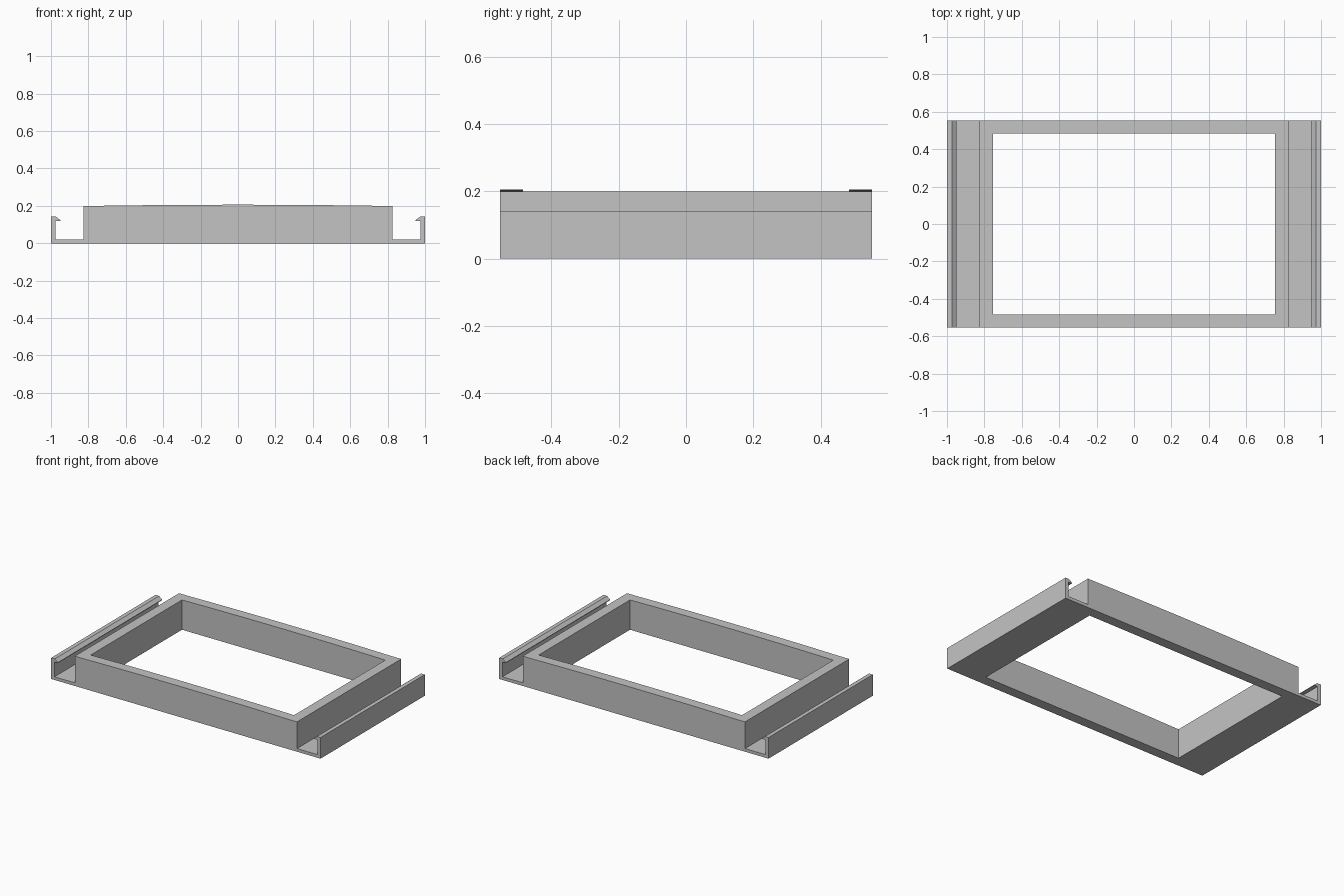
import bpy
import bmesh

if "Cube" in bpy.data.objects:
    bpy.data.objects.remove(bpy.data.objects["Cube"], do_unlink=True)

HALF_DEPTH = 0.553
RAIL_HEIGHT = 0.2
ARCH_RISE = 0.006
OPENING_X, OPENING_Y = 0.755, 0.484
ARCH_STEPS = 24

grey = bpy.data.materials.new("plain grey")
grey.use_nodes = True
colour = (0.55, 0.55, 0.55, 1)
grey.diffuse_color = colour
grey.node_tree.nodes["Principled BSDF"].inputs["Base Color"].default_value = colour


def extrude_profile(name, points, half_depth):
    """Extrude an outline in the xz plane evenly along y."""
    bm = bmesh.new()
    face = bm.faces.new([bm.verts.new((x, -half_depth, z)) for x, z in points])
    result = bmesh.ops.extrude_face_region(bm, geom=[face])
    moved = [v for v in result["geom"] if isinstance(v, bmesh.types.BMVert)]
    bmesh.ops.translate(bm, vec=(0, 2 * half_depth, 0), verts=moved)
    bmesh.ops.recalc_face_normals(bm, faces=bm.faces)
    mesh = bpy.data.meshes.new(name)
    bm.to_mesh(mesh)
    bm.free()
    mesh.materials.append(grey)
    obj = bpy.data.objects.new(name, mesh)
    bpy.context.collection.objects.link(obj)
    return obj


# Side clip: outer wall, hooked lip, channel floor and rail side
clip = [(1, 0), (1, 0.142), (0.973, 0.142), (0.95, 0.124), (0.95, 0.12),
        (0.976, 0.12), (0.976, 0.021), (0.825, 0.021), (0.825, RAIL_HEIGHT)]

# Very shallow arch along the front and back rails
arch = []
for i in range(ARCH_STEPS + 1):
    t = 1 - 2 * i / ARCH_STEPS
    arch.append((OPENING_X * t, RAIL_HEIGHT + ARCH_RISE * (1 - t * t)))

mirrored_clip = [(-x, z) for x, z in reversed(clip)]
frame = extrude_profile("frame_with_side_clips", clip + arch + mirrored_clip, HALF_DEPTH)

# Rectangular opening through the frame
opening = [(-OPENING_X, -1), (OPENING_X, -1), (OPENING_X, 1), (-OPENING_X, 1)]
cutter = extrude_profile("opening_cutter", opening, OPENING_Y)
cutter.hide_render = True
cut = frame.modifiers.new("opening", "BOOLEAN")
cut.operation = "DIFFERENCE"
cut.solver = "EXACT"
cut.object = cutter

bpy.context.view_layer.objects.active = frame
frame.select_set(True)
bpy.ops.object.modifier_apply(modifier=cut.name)
bpy.data.objects.remove(cutter, do_unlink=True)
